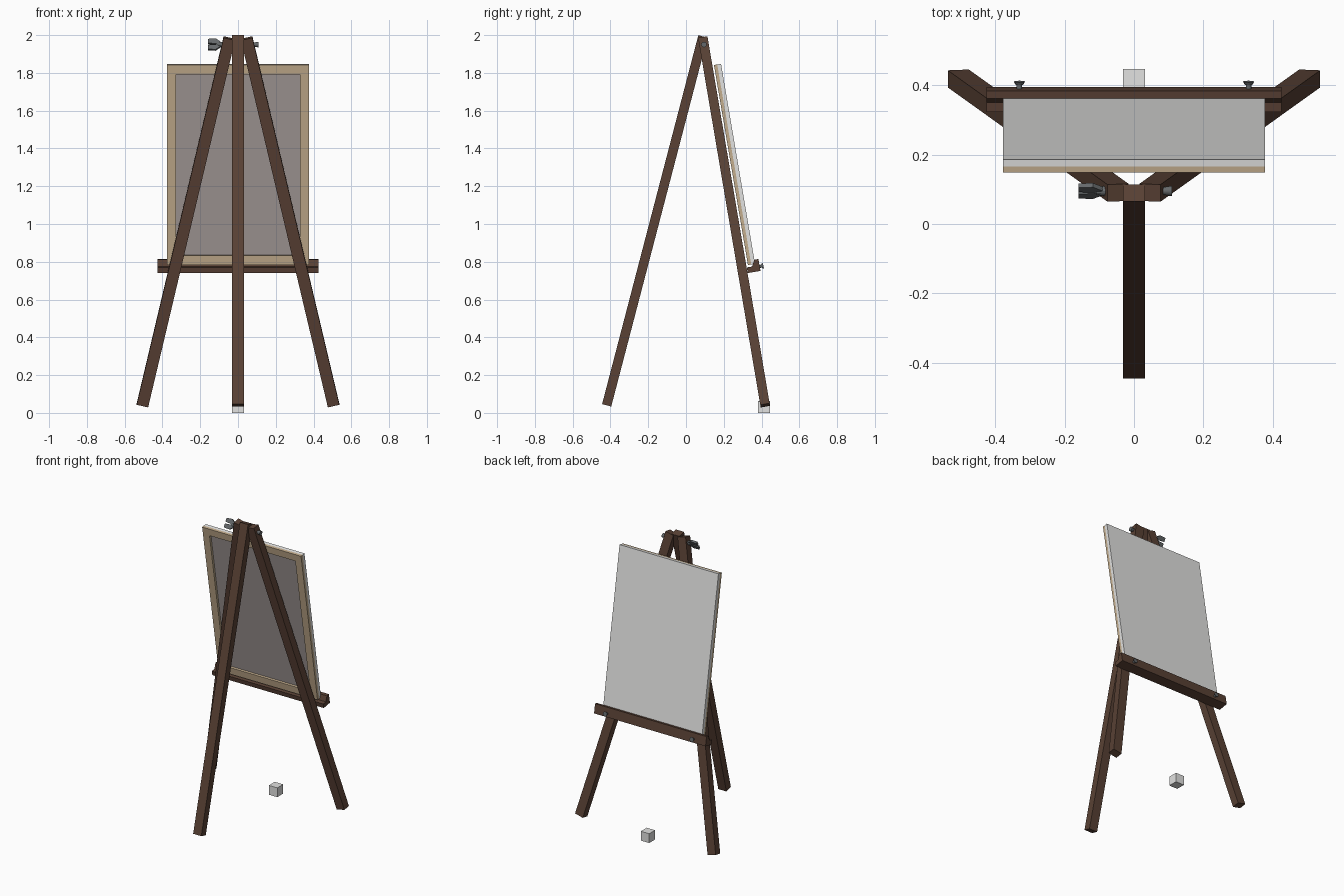
import bpy, bmesh, math
from mathutils import Vector, Matrix

if "Cube" in bpy.data.objects:
    bpy.data.objects.remove(bpy.data.objects["Cube"])

def mat(name, rgb):
    m = bpy.data.materials.new(name)
    m.diffuse_color = (*rgb, 1)
    m.use_nodes = True
    m.node_tree.nodes["Principled BSDF"].inputs["Base Color"].default_value = m.diffuse_color
    return m

WOOD = mat("dark_wood", (0.1, 0.053, 0.035))
TAN = mat("pale_wood", (0.55, 0.42, 0.27))
WHITE = mat("canvas_white", (0.76, 0.76, 0.75))
BACK = mat("canvas_back_grey", (0.37, 0.325, 0.315))
METAL = mat("dark_metal", (0.13, 0.14, 0.145))

# frame of the leaning plane: x across, n out towards the viewer of the canvas, v up the slope
TILT = math.radians(9.65)
N = Vector((0, math.cos(TILT), math.sin(TILT)))
V = Vector((0, -math.sin(TILT), math.cos(TILT)))
ORIGIN = Vector((0, 0.328, 0.783))
X = Vector((1, 0, 0))

def frame(a, b, c, o):
    """Matrix whose columns are the axes a, b, c and the origin o."""
    m = Matrix((a, b, c)).transposed().to_4x4()
    m.translation = o
    return m

LEAN = frame(X, N, V, ORIGIN)

def finish(name, bm, material, smooth=False):
    bmesh.ops.recalc_face_normals(bm, faces=bm.faces)
    me = bpy.data.meshes.new(name)
    bm.to_mesh(me)
    bm.free()
    me.materials.append(material)
    ob = bpy.data.objects.new(name, me)
    bpy.context.collection.objects.link(ob)
    if smooth:
        bpy.context.view_layer.objects.active = ob
        ob.select_set(True)
        bpy.ops.object.shade_smooth_by_angle(angle=math.radians(40))
        ob.select_set(False)
    return ob

def add_box(bm, lo, hi, m):
    lo, hi = Vector(lo), Vector(hi)
    s = Matrix.Diagonal((*(hi - lo), 1))
    bmesh.ops.create_cube(bm, size=1, matrix=m @ Matrix.Translation((lo + hi) / 2) @ s)

def add_prism(bm, pts, x0, x1, m):
    """Extrude a (y, z) outline along local x."""
    f = bm.faces.new([bm.verts.new(m @ Vector((x0, a, b))) for a, b in pts])
    ext = bmesh.ops.extrude_face_region(bm, geom=[f])["geom"]
    step = m.to_3x3() @ Vector((x1 - x0, 0, 0))
    bmesh.ops.translate(bm, verts=[g for g in ext if isinstance(g, bmesh.types.BMVert)], vec=step)

def add_rod(bm, p0, p1, r0, r1, sides):
    p0, p1 = Vector(p0), Vector(p1)
    d = p1 - p0
    m = Matrix.Translation((p0 + p1) / 2) @ d.to_track_quat('Z', 'Y').to_matrix().to_4x4()
    bmesh.ops.create_cone(bm, cap_ends=True, segments=sides, radius1=r0, radius2=r1,
                          depth=d.length, matrix=m)

def box(name, lo, hi, material, m=Matrix.Identity(4)):
    bm = bmesh.new()
    add_box(bm, lo, hi, m)
    return finish(name, bm, material)

# legs: square-cut bars between two end centres
def leg(name, foot, top, depth_axis):
    foot, top = Vector(foot), Vector(top)
    d = (top - foot).normalized()
    n = (depth_axis - d * depth_axis.dot(d)).normalized()
    box(name, (-0.031, -0.025, 0), (0.031, 0.025, (top - foot).length), WOOD,
        frame(n.cross(d), n, d, foot))

leg("centre_leg", (0, -0.42, 0.04), (0, 0.0895, 1.993), Vector((0, 1, 0)))
for side, name in ((-1, "left_leg"), (1, "right_leg")):
    leg(name, (side * 0.506, 0.419, 0.04), (side * 0.046, 0.09, 1.983), N)

# canvas board with a recessed back and a stretcher frame
W, H, B, D, T = 0.377, 1.074, 0.05, 0.0175, 0.038
box("canvas", (-W, D, 0), (W, T, H), WHITE, LEAN)
box("canvas_back", (-W + B, D - 0.002, B), (W - B, D, H - B), BACK, LEAN)
bm = bmesh.new()
for lo, hi in (((-W, 0, 0), (W, D, B)), ((-W, 0, H - B), (W, D, H)),
               ((-W, 0, B), (-W + B, D, H - B)), ((W - B, 0, B), (W, D, H - B))):
    add_box(bm, lo, hi, LEAN)
finish("stretcher_frame", bm, TAN)

# tray: shelf with a raised lip
bm = bmesh.new()
add_prism(bm, [(-0.008, -0.042), (0.06, -0.042), (0.06, 0.022), (0.038, 0.022),
               (0.02, -0.012), (-0.008, -0.012)], -0.425, 0.425, LEAN)
finish("tray", bm, WOOD)

# tray screws
for side, name in ((-1, "left_tray_screw"), (1, "right_tray_screw")):
    bm = bmesh.new()
    at = lambda n: LEAN @ Vector((side * 0.33, n, -0.018))
    add_rod(bm, at(0.055), at(0.074), 0.008, 0.008, 12)
    add_rod(bm, at(0.072), at(0.08), 0.012, 0.016, 12)
    finish(name, bm, METAL, True)

# top bolt through the three legs
BY, BZ = 0.095, 1.95
bm = bmesh.new()
add_rod(bm, (-0.115, BY, BZ), (0.1, BY, BZ), 0.008, 0.008, 12)
add_rod(bm, (0.084, BY, BZ), (0.109, BY, BZ), 0.011, 0.015, 12)
finish("top_bolt", bm, METAL, True)

# wing nut: hub and two flared wings
bm = bmesh.new()
add_rod(bm, (-0.08, BY, BZ), (-0.108, BY, BZ), 0.015, 0.011, 12)
for turn in (0, math.pi):
    a = math.radians(30) + turn
    radial = Vector((0, math.sin(a), math.cos(a)))
    m = frame(radial.cross(X), X, radial, Vector((0, BY, BZ)))
    add_prism(bm, [(-0.09, 0.002), (-0.115, 0.002), (-0.16, 0.006), (-0.16, 0.031),
                   (-0.118, 0.034), (-0.09, 0.012)], -0.007, 0.007, m)
finish("wing_nut", bm, METAL)

# small loose cube on the floor
box("floor_cube", (-0.032, 0.382, 0), (0.032, 0.446, 0.064), WHITE)
